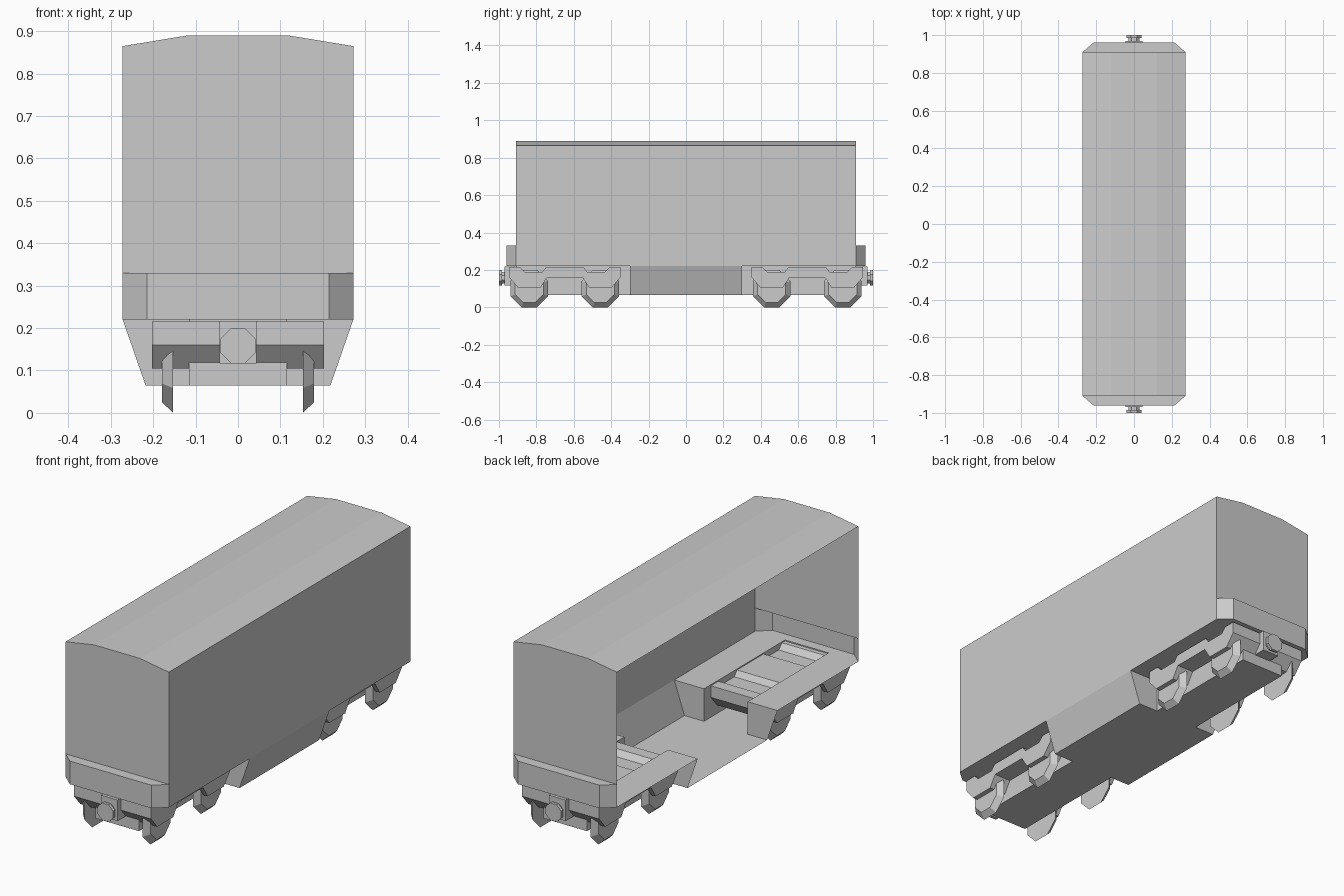
import bpy, bmesh, math

if "Cube" in bpy.data.objects:
    bpy.data.objects.remove(bpy.data.objects["Cube"])

W, L = 0.272, 0.91          # body half width / half length
FLOOR, EAVE, CROWN = 0.22, 0.865, 0.89
BOT, SKIRT, WELL = 0.065, 0.218, 0.115   # underframe bottom, its half width, centre well half width
MID = 0.30                  # bogie recess starts here
STEP, STEP_X, STEP_Y = 0.33, 0.215, 0.96  # chamfered end beam


def finish(name, bm):
    me = bpy.data.meshes.new(name)
    bm.to_mesh(me)
    bm.free()
    ob = bpy.data.objects.new(name, me)
    bpy.context.collection.objects.link(ob)
    return ob


def sheet(name, faces):
    bm = bmesh.new()
    for f in faces:
        bm.faces.new([bm.verts.new(p) for p in f])
    bmesh.ops.remove_doubles(bm, verts=bm.verts, dist=0.0005)
    bmesh.ops.recalc_face_normals(bm, faces=bm.faces)
    return finish(name, bm)


def loft(name, rings):
    """Skin matching closed rings and cap both ends."""
    bm = bmesh.new()
    vs = [[bm.verts.new(p) for p in r] for r in rings]
    n = len(vs[0])
    for a, b in zip(vs, vs[1:]):
        for i in range(n):
            j = (i + 1) % n
            bm.faces.new((a[i], a[j], b[j], b[i]))
    bm.faces.new(vs[0])
    bm.faces.new(vs[-1])
    bmesh.ops.recalc_face_normals(bm, faces=bm.faces)
    return finish(name, bm)


def octagon(apothem):
    r = apothem / math.cos(math.pi / 8)
    return [(r * math.cos(math.pi / 8 + k * math.pi / 4),
             r * math.sin(math.pi / 8 + k * math.pi / 4)) for k in range(8)]


# Roof, in three flat strips
roof = [(-W, EAVE), (-0.12, CROWN), (0.12, CROWN), (W, EAVE)]
sheet("roof", [[(a[0], -L, a[1]), (b[0], -L, b[1]), (b[0], L, b[1]), (a[0], L, a[1])]
               for a, b in zip(roof, roof[1:])])

# Right wall with slanted skirt (the left side is open)
sheet("side_wall", [
    [(W, -L, FLOOR), (W, L, FLOOR), (W, L, EAVE), (W, -L, EAVE)],
    [(SKIRT, -MID, BOT), (SKIRT, MID, BOT), (W, MID, FLOOR), (W, -MID, FLOOR)]])

# Underframe bottom between the bogies
sheet("underframe_middle", [[(-SKIRT, -MID, BOT), (SKIRT, -MID, BOT),
                             (SKIRT, MID, BOT), (-SKIRT, MID, BOT)]])

# Bogie side profile, half of it, offset along the bogie / height
half = [(0.10, 0.215), (0.12, 0.19), (0.215, 0.19), (0.24, 0.215), (0.297, 0.215),
        (0.297, 0.16), (0.25, 0.105), (0.13, 0.105), (0.095, 0.16)]
profile = half + [(-u, z) for u, z in reversed(half)]

for end, s in (("front", -1), ("back", 1)):
    # End wall above the end beam
    sheet(end + "_wall", [[(-W, s * L, STEP), (W, s * L, STEP)] +
                          [(x, s * L, z) for x, z in reversed(roof)]])

    # Chamfered end beam, open towards the inside
    plan = [(-W, L), (-STEP_X, STEP_Y), (STEP_X, STEP_Y), (W, L)]
    beam = [[(x, s * y, z) for x, y in plan] for z in (FLOOR, STEP)]
    for a, b in zip(plan, plan[1:]):
        beam.append([(a[0], s * a[1], FLOOR), (b[0], s * b[1], FLOOR),
                     (b[0], s * b[1], STEP), (a[0], s * a[1], STEP)])
    sheet(end + "_end_beam", beam)

    # Recess ceiling, bulkhead and well walls around the bogie
    m, e = s * MID, s * L
    recess = [[(-WELL, m, BOT), (WELL, m, BOT), (WELL, e, BOT), (-WELL, e, BOT)],
              [(-WELL, e, BOT), (WELL, e, BOT), (WELL, e, FLOOR), (-WELL, e, FLOOR)]]
    for k in (-1, 1):
        w, o = k * WELL, k * W
        recess += [[(w, m, FLOOR), (o, m, FLOOR), (o, e, FLOOR), (w, e, FLOOR)],
                   [(w, m, BOT), (k * SKIRT, m, BOT), (o, m, FLOOR), (w, m, FLOOR)],
                   [(w, m, BOT), (w, e, BOT), (w, e, FLOOR), (w, m, FLOOR)]]
    sheet(end + "_bogie_recess", recess)

    # Bogie frame across the full width
    cy = s * 0.648
    loft(end + "_bogie_frame", [[(x, cy + u, z) for u, z in profile] for x in (-0.203, 0.203)])

    # Flanged octagonal wheels
    for axle in (-0.19, 0.19):
        for k in (-1, 1):
            loft(end + "_wheel", [[(k * x, cy + axle + a, 0.1 + b) for a, b in octagon(r)]
                                  for x, r in ((0.153, 0.1), (0.179, 0.075))])

    # Coupler block and octagonal head on a neck
    block = [(-0.044, 0.117), (0.044, 0.117), (0.044, 0.217), (-0.044, 0.217)]
    loft(end + "_coupler_block", [[(x, s * y, z) for x, z in block] for y in (0.91, 0.97)])
    for part, r, y0, y1 in (("neck", 0.03, 0.97, 0.985), ("head", 0.041, 0.985, 1.0)):
        loft(end + "_coupler_" + part, [[(a, s * y, 0.158 + b) for a, b in octagon(r)]
                                        for y in (y0, y1)])
